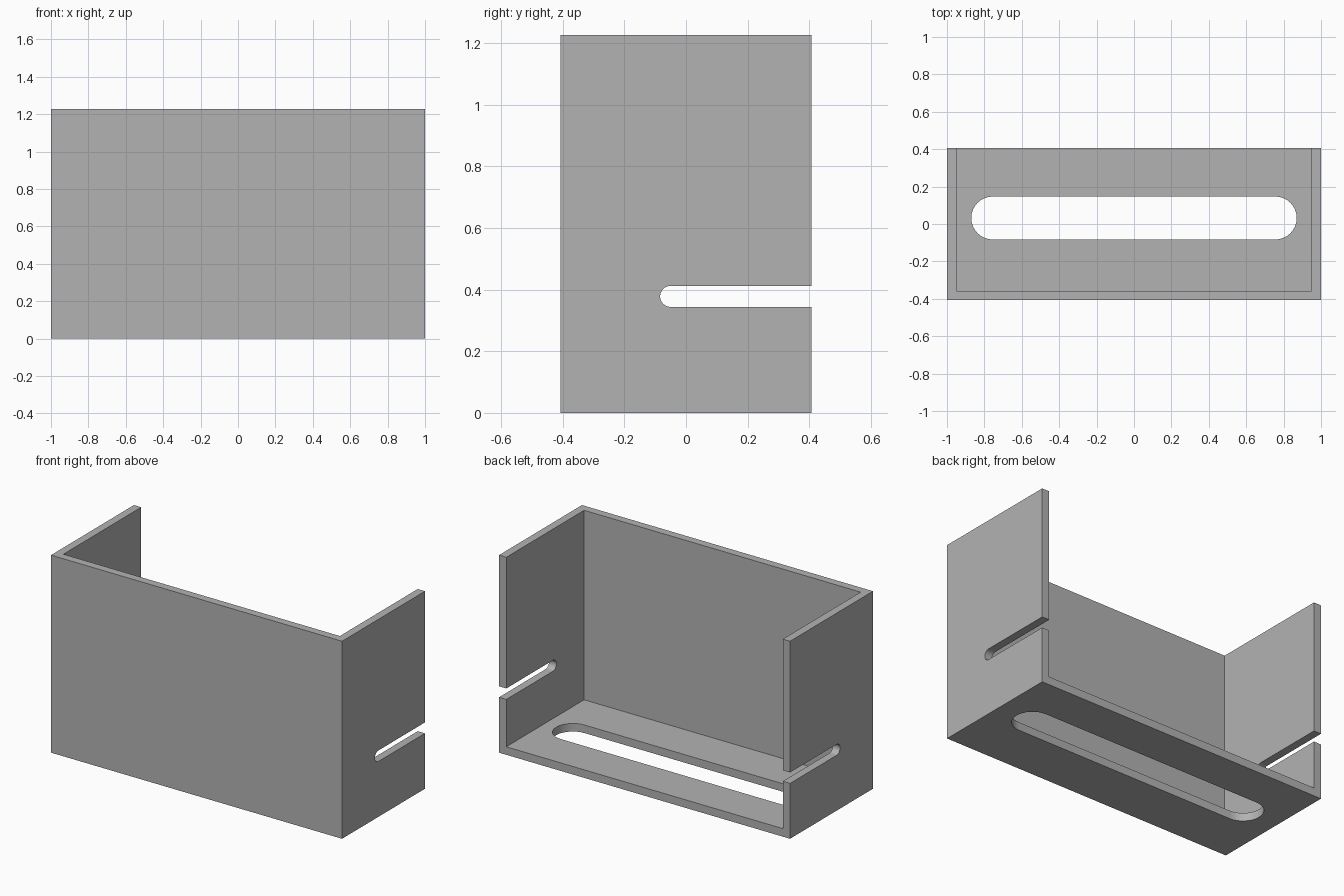
import bpy, bmesh, math
from mathutils import Matrix, Vector

cube = bpy.data.objects.get("Cube")
if cube:
    bpy.data.objects.remove(cube, do_unlink=True)

HALF_Y, HEIGHT, WALL = 0.407, 1.227, 0.05

grey = bpy.data.materials.new("plain grey")
grey.use_nodes = True
grey.diffuse_color = (0.45, 0.45, 0.45, 1)
grey.node_tree.nodes["Principled BSDF"].inputs["Base Color"].default_value = grey.diffuse_color


def finish(name, bm):
    bmesh.ops.recalc_face_normals(bm, faces=bm.faces)
    mesh = bpy.data.meshes.new(name)
    bm.to_mesh(mesh)
    bm.free()
    mesh.materials.append(grey)
    obj = bpy.data.objects.new(name, mesh)
    bpy.context.collection.objects.link(obj)
    return obj


def box(name, low, high):
    low, high = Vector(low), Vector(high)
    bm = bmesh.new()
    bmesh.ops.create_cube(bm, size=1, matrix=Matrix.Translation((low + high) / 2)
                          @ Matrix.Diagonal((*(high - low), 1)))
    return finish(name, bm)


def slot(name, start, end, radius, depth, matrix, steps=16):
    """Round-ended bar along local x, extruded along local z."""
    bm = bmesh.new()
    verts = []
    for centre, turn in ((end, -math.pi / 2), (start, math.pi / 2)):
        for i in range(steps + 1):
            a = turn + math.pi * i / steps
            verts.append(bm.verts.new((centre + radius * math.cos(a),
                                       radius * math.sin(a), -depth / 2)))
    face = bm.faces.new(verts)
    top = bmesh.ops.extrude_face_region(bm, geom=[face])["geom"]
    bmesh.ops.translate(bm, vec=(0, 0, depth),
                        verts=[g for g in top if isinstance(g, bmesh.types.BMVert)])
    bm.transform(matrix)
    return finish(name, bm)


# Solid block that becomes the open bracket
bracket = box("bracket", (-1, -HALF_Y, 0), (1, HALF_Y, HEIGHT))

# Cavity open at the top and back, floor slot, and slot through both sides
along_y = Matrix(((0, 0, 1, 0), (1, 0, 0, 0), (0, 1, 0, 0.378), (0, 0, 0, 1)))
cutters = [
    box("cavity_cutter", (WALL - 1, WALL - HALF_Y, WALL), (1 - WALL, 1, 2)),
    slot("floor_slot_cutter", -0.755, 0.755, 0.115, 0.4, Matrix.Translation((0, 0.032, 0))),
    slot("side_slot_cutter", -0.05, 1, 0.034, 3, along_y),
]

bpy.context.view_layer.objects.active = bracket
for cutter in cutters:
    cutter.hide_render = True
    mod = bracket.modifiers.new(cutter.name, "BOOLEAN")
    mod.operation = "DIFFERENCE"
    mod.solver = "EXACT"
    mod.object = cutter
    bpy.ops.object.modifier_apply(modifier=mod.name)
    bpy.data.objects.remove(cutter, do_unlink=True)

# Smooth the round slot ends, keep the plate edges crisp
bpy.ops.object.select_all(action="DESELECT")
bracket.select_set(True)
bpy.ops.object.shade_smooth_by_angle(angle=math.radians(30))
